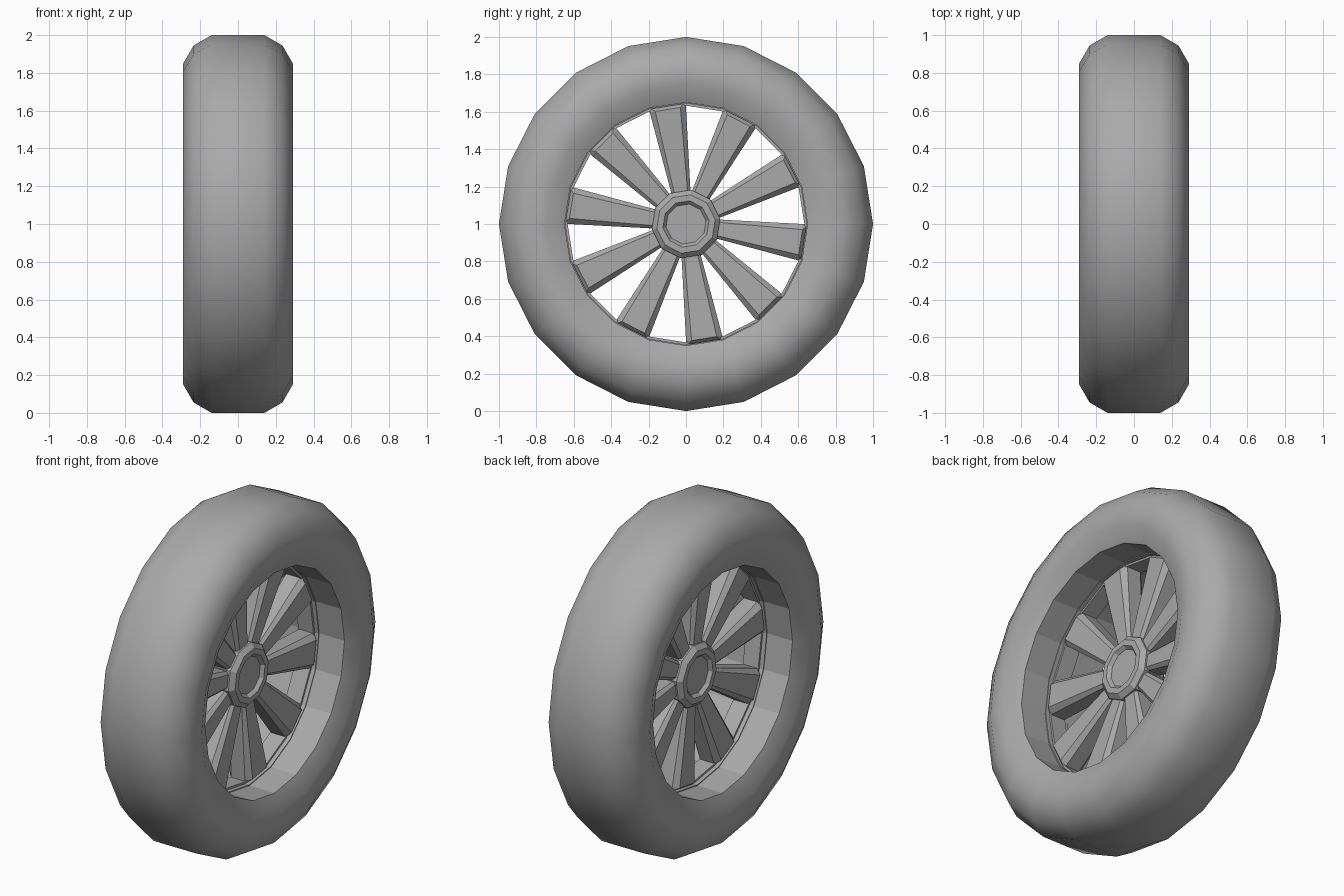
import bpy, bmesh, math
from mathutils import Matrix

cube = bpy.data.objects.get("Cube")
if cube:
    bpy.data.objects.remove(cube, do_unlink=True)

# One plain grey for the whole wheel
grey = bpy.data.materials.new("plain_grey")
grey.use_nodes = True
COLOUR = (0.4, 0.4, 0.4, 1)
grey.diffuse_color = COLOUR
grey.node_tree.nodes["Principled BSDF"].inputs["Base Color"].default_value = COLOUR


def make_mesh(name, bm):
    bmesh.ops.remove_doubles(bm, verts=bm.verts, dist=0.0001)
    bmesh.ops.recalc_face_normals(bm, faces=bm.faces)
    mesh = bpy.data.meshes.new(name)
    bm.to_mesh(mesh)
    bm.free()
    mesh.materials.append(grey)
    return mesh


def place(name, mesh, angle=0):
    """Put a part at the wheel centre, turned about the axle."""
    obj = bpy.data.objects.new(name, mesh)
    obj.location.z = 1
    obj.rotation_euler.x = math.radians(angle)
    bpy.context.collection.objects.link(obj)
    return obj


def lathe(name, half, sides, closed, angle=0):
    """Turn a mirrored (x, radius) profile about the x axle."""
    points = half + [(-x, r) for x, r in reversed(half)]
    bm = bmesh.new()
    verts = [bm.verts.new((x, 0, r)) for x, r in points]
    pairs = list(zip(verts, verts[1:]))
    if closed:
        pairs.append((verts[-1], verts[0]))
    edges = [bm.edges.new(p) for p in pairs]
    bmesh.ops.spin(bm, geom=verts + edges, cent=(0, 0, 0), axis=(1, 0, 0),
                   angle=math.tau, steps=sides)
    return place(name, make_mesh(name, bm), angle)


# Tyre: rounded outside, faceted bore
tyre = lathe("tyre", [(0.14, 1.0), (0.235, 0.945), (0.29, 0.85),
                      (0.285, 0.745), (0.24, 0.65)], 20, True)
for face in tyre.data.polygons:
    face.use_smooth = math.hypot(face.center.y, face.center.z) > 0.66

# Rim: thin stepped ring inside the bore
lathe("rim", [(0.075, 0.655), (0.075, 0.645), (0.05, 0.645), (0.05, 0.633)], 20, True)

# Hub: bevelled ring with a recessed cap on each end
lathe("hub", [(0.07, 0.0), (0.07, 0.108), (0.09, 0.125), (0.09, 0.158),
              (0.065, 0.185)], 10, False, 27)

# Spokes: tapered, chamfered bars, one on every second rim facet
bm = bmesh.new()
rings = []
for radius, width, depth, bevel in [(0.16, 0.05, 0.055, 0.015),
                                    (0.62, 0.098, 0.075, 0.03),
                                    (0.642, 0.1, 0.045, 0.01)]:
    quarter = [(depth, width - bevel), (depth - bevel, width)]
    outline = quarter + [(-x, y) for x, y in reversed(quarter)]
    outline += [(-x, -y) for x, y in outline]
    rings.append([bm.verts.new((x, y, radius)) for x, y in outline])
for low, high in zip(rings, rings[1:]):
    for i in range(len(low)):
        j = (i + 1) % len(low)
        bm.faces.new((low[i], low[j], high[j], high[i]))
bm.faces.new(rings[0])
bm.faces.new(rings[-1])
spoke = make_mesh("spoke", bm)
for k in range(10):
    place("spoke", spoke, 9 + 36 * k)
